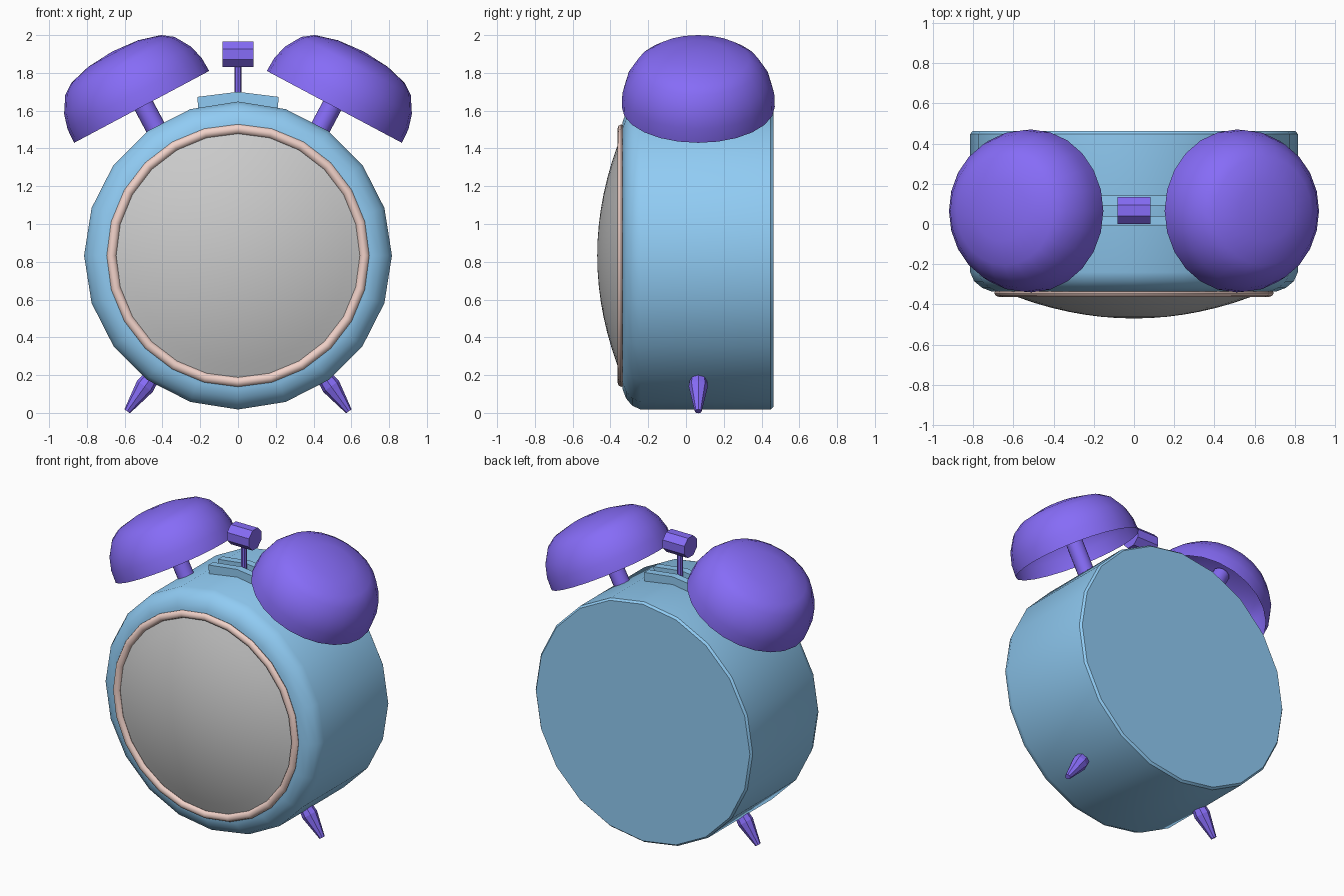
import bpy, bmesh
from math import sin, cos, pi, radians
from mathutils import Vector

if "Cube" in bpy.data.objects:
    bpy.data.objects.remove(bpy.data.objects["Cube"])


def material(name, rgb):
    m = bpy.data.materials.new(name)
    m.diffuse_color = (*rgb, 1)
    m.use_nodes = True
    m.node_tree.nodes["Principled BSDF"].inputs["Base Color"].default_value = m.diffuse_color
    return m


BLUE = material("blue", (0.28, 0.60, 0.90))
PURPLE = material("purple", (0.24, 0.15, 0.93))
PINK = material("pink", (0.88, 0.64, 0.58))
CZ = 0.833   # height of the case centre
MY = 0.065   # depth of bells, hammer and feet


def finish(name, bm, mat, smooth):
    me = bpy.data.meshes.new(name)
    bm.to_mesh(me)
    bm.free()
    ob = bpy.data.objects.new(name, me)
    bpy.context.collection.objects.link(ob)
    if mat:
        me.materials.append(mat)
    if smooth:
        bpy.ops.object.select_all(action='DESELECT')
        ob.select_set(True)
        bpy.context.view_layer.objects.active = ob
        bpy.ops.object.shade_smooth_by_angle(angle=radians(smooth))
    return ob


def lathe(name, profile, origin, axis, segs, mat=None, smooth=0, phase=0.0, loop=False):
    """Spin (radius, distance) points round an axis; distance runs along it."""
    a, o = Vector(axis).normalized(), Vector(origin)
    u = Vector((1, 0, 0)) if abs(a.y) > 0.9 else Vector((0, 1, 0))
    v = a.cross(u)
    bm = bmesh.new()
    rings = []
    for r, d in profile:
        if r == 0:
            rings.append([bm.verts.new(o + a * d)] * segs)
        else:
            angs = [2 * pi * j / segs + phase for j in range(segs)]
            rings.append([bm.verts.new(o + a * d + r * (cos(t) * u + sin(t) * v)) for t in angs])
    pairs = list(zip(rings, rings[1:])) + ([(rings[-1], rings[0])] if loop else [])
    for lo, hi in pairs:
        for j in range(segs):
            k = (j + 1) % segs
            bm.faces.new(dict.fromkeys((lo[j], lo[k], hi[k], hi[j])))
    return finish(name, bm, mat, smooth)


# Case: rounded drum with a flat back
lathe("case", [(0.62, -0.335), (0.71, -0.335), (0.755, -0.318), (0.795, -0.285), (0.815, -0.24),
               (0.815, 0.448), (0.803, 0.462), (0, 0.462)],
      (0, 0, CZ), (0, 1, 0), 20, BLUE, 35)

# Rim ring round the dial
ring = [(0.67 + 0.025 * cos(2 * pi * i / 8), 0.02 * sin(2 * pi * i / 8)) for i in range(8)]
lathe("dial_rim", ring, (0, -0.343, CZ), (0, 1, 0), 24, PINK, 50, loop=True)

# Domed dial glass
dome = [(0.655 * i / 8, -0.47 + (0.655 * i / 8) ** 2 / 3.16) for i in range(9)]
lathe("dial_glass", dome, (0, 0, CZ), (0, 1, 0), 40, None, 40)

# Bells, their posts, and the feet, on both sides
for s, side in ((-1, "left"), (1, "right")):
    axis = (s * 0.47, 0, 0.883)
    base = (s * 0.51, MY, 1.62)
    lathe("bell_" + side, [(0.405, 0), (0.402, 0.08), (0.38, 0.16), (0.328, 0.245), (0.27, 0.287),
                           (0.15, 0.32), (0, 0.332)], base, axis, 24, PURPLE, 45)
    lathe("bell_post_" + side, [(0.054, -0.25), (0.054, 0.318)],
          (s * 0.495, MY, 1.62), axis, 12, PURPLE, 40)
    lathe("foot_" + side, [(0, 0.77), (0.04, 0.77), (0.051, 0.85), (0.018, 1.012), (0, 1.012)],
          (0, MY, CZ), (s * 0.58, 0, -0.815), 8, PURPLE)

# Two curved rails on top with a slot for the hammer
for n, y0 in (("front", -0.01), ("back", 0.092)):
    bm = bmesh.new()
    pts = [(r * sin(radians(t)), CZ + r * cos(radians(t)))
           for r, ts in ((0.80, (-15.2, 0, 15.2)), (0.867, (14.4, 0, -14.4))) for t in ts]
    face = bm.faces.new([bm.verts.new((x, y0, z)) for x, z in pts])
    ext = bmesh.ops.extrude_face_region(bm, geom=[face], use_keep_orig=True)
    bmesh.ops.translate(bm, vec=(0, 0.05, 0),
                        verts=[e for e in ext["geom"] if isinstance(e, bmesh.types.BMVert)])
    bmesh.ops.recalc_face_normals(bm, faces=bm.faces[:])
    finish("hammer_rail_" + n, bm, BLUE, 0)

# Hammer: thin rod and octagonal head
lathe("hammer_rod", [(0.019, 1.60), (0.019, 1.86)], (0, MY, 0), (0, 0, 1), 8, PURPLE)
lathe("hammer_head", [(0, -0.082), (0.0725, -0.082), (0.0725, 0.082), (0, 0.082)],
      (0, MY + 0.002, 1.898), (1, 0, 0), 8, PURPLE, phase=pi / 8)
